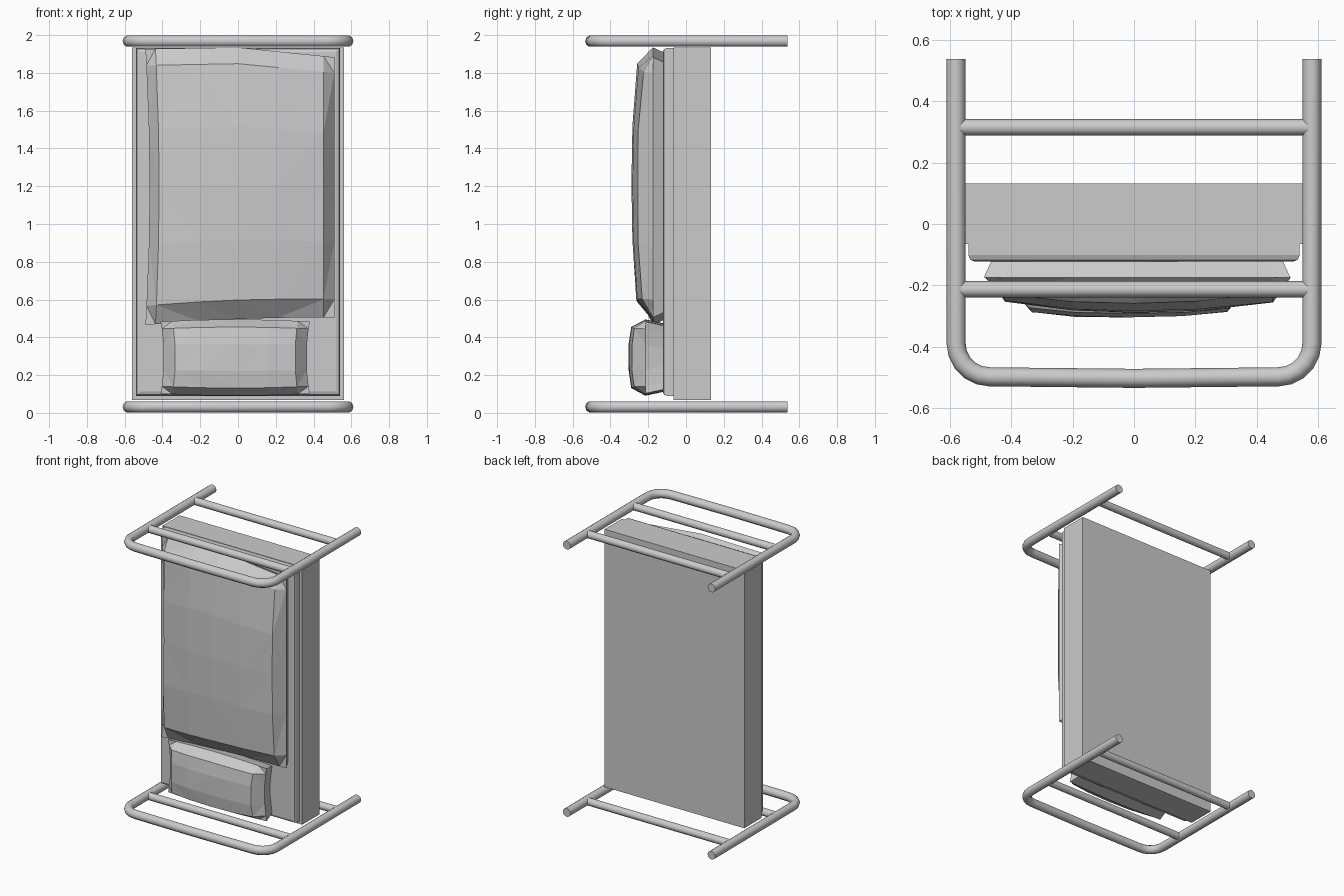
import bpy, bmesh, math, random

if "Cube" in bpy.data.objects:
    bpy.data.objects.remove(bpy.data.objects["Cube"])

random.seed(4)


def finish(bm, name):
    bmesh.ops.recalc_face_normals(bm, faces=bm.faces)
    me = bpy.data.meshes.new(name)
    bm.to_mesh(me)
    bm.free()
    ob = bpy.data.objects.new(name, me)
    bpy.context.collection.objects.link(ob)
    return ob


def box(name, lo, hi):
    bm = bmesh.new()
    bmesh.ops.create_cube(bm, size=1)
    for v in bm.verts:
        v.co = [(a + b) / 2 + c * (b - a) for a, b, c in zip(lo, hi, v.co)]
    return finish(bm, name)


def tube(name, pts, r):
    cu = bpy.data.curves.new(name, 'CURVE')
    cu.dimensions = '3D'
    cu.bevel_depth = r
    cu.bevel_resolution = 3
    cu.use_fill_caps = True
    sp = cu.splines.new('POLY')
    sp.points.add(len(pts) - 1)
    for p, co in zip(sp.points, pts):
        p.co = (*co, 1)
    ob = bpy.data.objects.new(name, cu)
    bpy.context.collection.objects.link(ob)
    bpy.ops.object.select_all(action='DESELECT')
    ob.select_set(True)
    bpy.context.view_layer.objects.active = ob
    bpy.ops.object.convert(target='MESH')
    bpy.ops.object.shade_smooth_by_angle(angle=math.radians(40))


def cushion(name, us, vs, outline, depth, back, shrink, jitter):
    """Faceted padded sheet: front grid, sides pulled in towards a flat back."""
    bm = bmesh.new()
    nu, nv = len(us), len(vs)
    front = []
    for j, v in enumerate(vs):
        row = []
        for i, u in enumerate(us):
            x, z = outline(u, v)
            y = depth(u, v)
            if 0 < i < nu - 1 and 0 < j < nv - 1:
                y += random.uniform(-jitter, jitter)
            row.append(bm.verts.new((x, y, z)))
        front.append(row)
    for j in range(nv - 1):
        for i in range(nu - 1):
            bm.faces.new((front[j][i], front[j][i + 1], front[j + 1][i + 1], front[j + 1][i]))
    edges = [e for e in bm.edges if e.is_boundary]
    new = bmesh.ops.extrude_edge_only(bm, edges=edges)['geom']
    rim = [g for g in new if isinstance(g, bmesh.types.BMVert)]
    cx = sum(v.co.x for v in rim) / len(rim)
    cz = sum(v.co.z for v in rim) / len(rim)
    for v in rim:
        v.co.x -= math.copysign(shrink, v.co.x - cx) if abs(v.co.x - cx) > shrink else 0
        v.co.z -= math.copysign(shrink, v.co.z - cz) if abs(v.co.z - cz) > shrink else 0
        v.co.y = back
    bmesh.ops.holes_fill(bm, edges=[e for e in bm.edges if e.is_boundary], sides=0)
    bmesh.ops.triangulate(bm, faces=bm.faces)
    return finish(bm, name)


# Bed base
box("bed_base", (-0.56, -0.065, 0.068), (0.56, 0.132, 1.935))

# Mattress with softened front rim
mattress = box("mattress", (-0.54, -0.123, 0.09), (0.54, -0.06, 1.932))
bm = bmesh.new()
bm.from_mesh(mattress.data)
rim = [e for e in bm.edges if all(v.co.y < -0.1 for v in e.verts)]
bmesh.ops.bevel(bm, geom=rim, offset=0.022, segments=2, profile=0.5, affect='EDGES')
bm.to_mesh(mattress.data)
bm.free()

# End frames: bent tube hoop and two cross bars at each end
R = 0.11
arc = [(0.58 - R + R * math.cos(a), -0.388 - R * math.sin(a))
       for a in [math.pi / 2 * k / 5 for k in range(6)]]
half = [(0.58, 0.537)] + arc
path = half + [(0, -0.503)] + [(-x, y) for x, y in reversed(half)]
for end, z in (("head", 0.032), ("foot", 1.968)):
    tube(end + "_hoop", [(x, y, z) for x, y in path], 0.031)
    for pos, y in (("upper", -0.213), ("lower", 0.315)):
        tube(f"{end}_{pos}_crossbar", [(-0.565, y, z), (0.565, y, z)], 0.027)


# Blanket
def blanket_outline(u, v):
    side = 0.5 + 0.01 * u - 0.022 * (1 - v * v) * (u < 0)
    bottom = 0.485 + 0.02 * u + 0.012 * (1 - u * u)
    top = 1.905 - 0.022 * u + 0.03 * (1 - abs(u))
    return u * side, bottom + (top - bottom) * (v + 1) / 2


def blanket_depth(u, v):
    if max(abs(u), abs(v)) > 0.99:
        return -0.175
    return -0.287 + 0.043 * abs(u) ** 2.2 + 0.045 * abs(v) ** 4


cushion("blanket", [-1, -0.89, -0.42, 0, 0.42, 0.89, 1],
        [-1, -0.86, -0.42, 0, 0.42, 0.88, 1],
        blanket_outline, blanket_depth, -0.121, 0.025, 0.003)


# Pillow
def pillow_outline(u, v):
    x = -0.015 + u * (0.395 - 0.018 * (1 - v * v))
    z = 0.293 + v * (0.19 + 0.012 * (1 - u * u))
    return x, z


def pillow_depth(u, v):
    if max(abs(u), abs(v)) > 0.99:
        return -0.215
    return -0.305 + 0.03 * abs(u) ** 3 + 0.035 * abs(v) ** 4


cushion("pillow", [-1, -0.84, -0.45, 0, 0.45, 0.84, 1],
        [-1, -0.8, -0.35, 0.35, 0.8, 1],
        pillow_outline, pillow_depth, -0.122, 0.02, 0.002)
